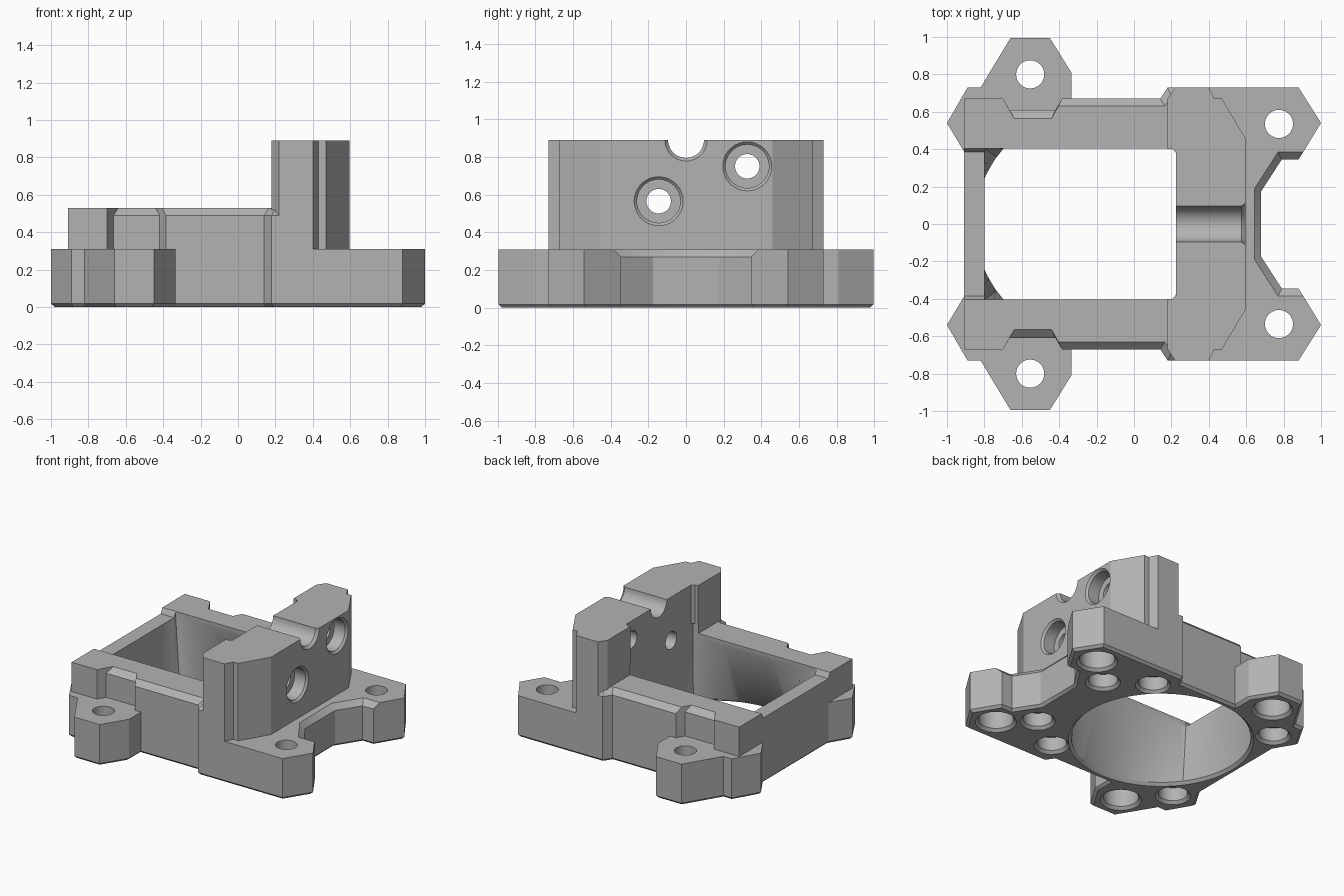
import bpy, bmesh, math

cube = bpy.data.objects.get("Cube")
if cube:
    bpy.data.objects.remove(cube, do_unlink=True)

grey = bpy.data.materials.new("plain_grey")
grey.use_nodes = True
colour = (0.45, 0.45, 0.45, 1)
grey.diffuse_color = colour
grey.node_tree.nodes["Principled BSDF"].inputs["Base Color"].default_value = colour


def mirrored(half):
    """Close a half outline (y > 0, counterclockwise) across the x axis."""
    return half + [(x, -y) for x, y in reversed(half)]


def inset(points, d):
    """Move every edge of a counterclockwise outline inwards by d."""
    result = []
    n = len(points)
    for i, (x, y) in enumerate(points):
        px, py = points[i - 1]
        qx, qy = points[(i + 1) % n]
        a, b = math.atan2(y - py, x - px), math.atan2(qy - y, qx - x)
        n1, n2 = (-math.sin(a), math.cos(a)), (-math.sin(b), math.cos(b))
        k = d / (1 + n1[0] * n2[0] + n1[1] * n2[1])
        result.append((x + (n1[0] + n2[0]) * k, y + (n1[1] + n2[1]) * k))
    return result


def loft(name, rings, along_x=False):
    """Solid through a stack of (outline, height) rings."""
    bm = bmesh.new()
    loops = []
    for pts, h in rings:
        loops.append([bm.verts.new((h, u, v) if along_x else (u, v, h)) for u, v in pts])
    for low, high in zip(loops, loops[1:]):
        for i in range(len(low)):
            j = (i + 1) % len(low)
            bm.faces.new((low[i], low[j], high[j], high[i]))
    bm.faces.new(loops[0][::-1])
    bm.faces.new(loops[-1])
    bmesh.ops.recalc_face_normals(bm, faces=bm.faces)
    mesh = bpy.data.meshes.new(name)
    bm.to_mesh(mesh)
    bm.free()
    mesh.materials.append(grey)
    obj = bpy.data.objects.new(name, mesh)
    bpy.context.collection.objects.link(obj)
    return obj


def bore(name, u, v, steps, along_x=False, sides=48):
    """Stepped round cutter; steps are (radius, height)."""
    turn = [i * math.tau / sides for i in range(sides)]
    rings = [([(u + r * math.cos(t), v + r * math.sin(t)) for t in turn], h) for r, h in steps]
    return loft(name, rings, along_x)


# Base with mounting ears and a chamfered bay on the right
ears = [(1, .54), (.88, .73), (.18, .73), (.14, .67), (-.335, .67), (-.335, .81),
        (-.45, .995), (-.66, .995), (-.82, .73), (-.89, .73), (-1, .54), (-.91, .39)]
low = mirrored([(.68, .175), (.79, .345), (.88, .345)] + ears)
top = mirrored([(.645, .19), (.77, .385), (.905, .385)] + ears)
body = loft("mounting_bracket", [(inset(low, .018), 0), (low, .018), (low, .27), (top, .31)])

# Side walls with outer chamfer and screw clearance notches
wall_low = mirrored([(.3, .73), (.18, .73), (.14, .67), (-.385, .67), (-.42, .61),
                     (-.665, .61), (-.70, .67), (-.91, .67)])
wall_top = mirrored([(.3, .68), (.2, .68), (.165, .63), (-.405, .63), (-.44, .565),
                     (-.64, .565), (-.70, .67), (-.91, .67)])
walls = loft("walls", [(wall_low, .1), (wall_low, .49), (wall_top, .53)])

# Upright plate
plate_outline = mirrored([(.595, .46), (.47, .67), (.43, .67), (.40, .73), (.22, .73),
                          (.18, .67), (.18, .40), (.205, .40), (.225, .38)])
plate = loft("plate", [(plate_outline, .2), (plate_outline, .89)])

# Duct cutter: round below, rectangular above
left, right, side = -.80, .225, .405
corners = [(right, -side), (right, side), (left, side), (left, -side)]
cx, radius, count = -.24, .61, 20
rect, circle = [], []
for i, a in enumerate(corners):
    b = corners[(i + 1) % 4]
    start = math.atan2(a[1], a[0] - cx)
    sweep = (math.atan2(b[1], b[0] - cx) - start) % math.tau
    for k in range(count):
        f = k / count
        rect.append((a[0] + (b[0] - a[0]) * f, a[1] + (b[1] - a[1]) * f))
        circle.append((math.cos(start + sweep * f), math.sin(start + sweep * f)))


def disc(r):
    return [(cx + r * c, r * s) for c, s in circle]


cutters = [loft("duct", [(disc(radius + .02), -.05), (disc(radius + .02), 0), (disc(radius), .02),
                         (rect, .49), (rect, .6)])]
# Plate above the walls keeps its chamfered inner corners; the end wall is lowered
gap_low = mirrored([(-.7, .385), (-1.1, .385)])
gap_top = mirrored([(-.7, .415), (-1.1, .415)])
cutters.append(loft("end_gap", [(gap_low, .49), (gap_top, .55)]))

# Screw bores and blind pockets in the underside
for s in (1, -1):
    for x, y in ((.775, .535), (-.555, .80)):
        cutters.append(bore("screw", x, s * y, [(.14, -.05), (.14, 0), (.12, .02), (.12, .15),
                                                (.075, .15), (.075, .5)]))
    for x, y in ((.565, .345), (.28, .535), (-.79, .53)):
        cutters.append(bore("pocket", x, s * y, [(.12, -.05), (.12, 0), (.10, .02), (.10, .12)]))

# Counterbored holes and cable groove through the plate
for y, z in ((-.145, .565), (.325, .75)):
    cutters.append(bore("plate_hole", y, z, [(.065, .1), (.065, .49), (.115, .49), (.115, .58),
                                             (.13, .595), (.13, .65)], True))
cutters.append(bore("groove", 0, .89, [(.095, .1), (.095, .575), (.112, .595), (.112, .65)], True))

# Combine everything into one solid
bpy.context.view_layer.objects.active = body
body.select_set(True)
for part in [walls, plate] + cutters:
    mod = body.modifiers.new(part.name, "BOOLEAN")
    mod.operation = "UNION" if part in (walls, plate) else "DIFFERENCE"
    mod.solver = "EXACT"
    mod.object = part
    bpy.ops.object.modifier_apply(modifier=mod.name)
for part in [walls, plate] + cutters:
    bpy.data.objects.remove(part, do_unlink=True)
bpy.ops.object.shade_smooth_by_angle(angle=math.radians(25))
